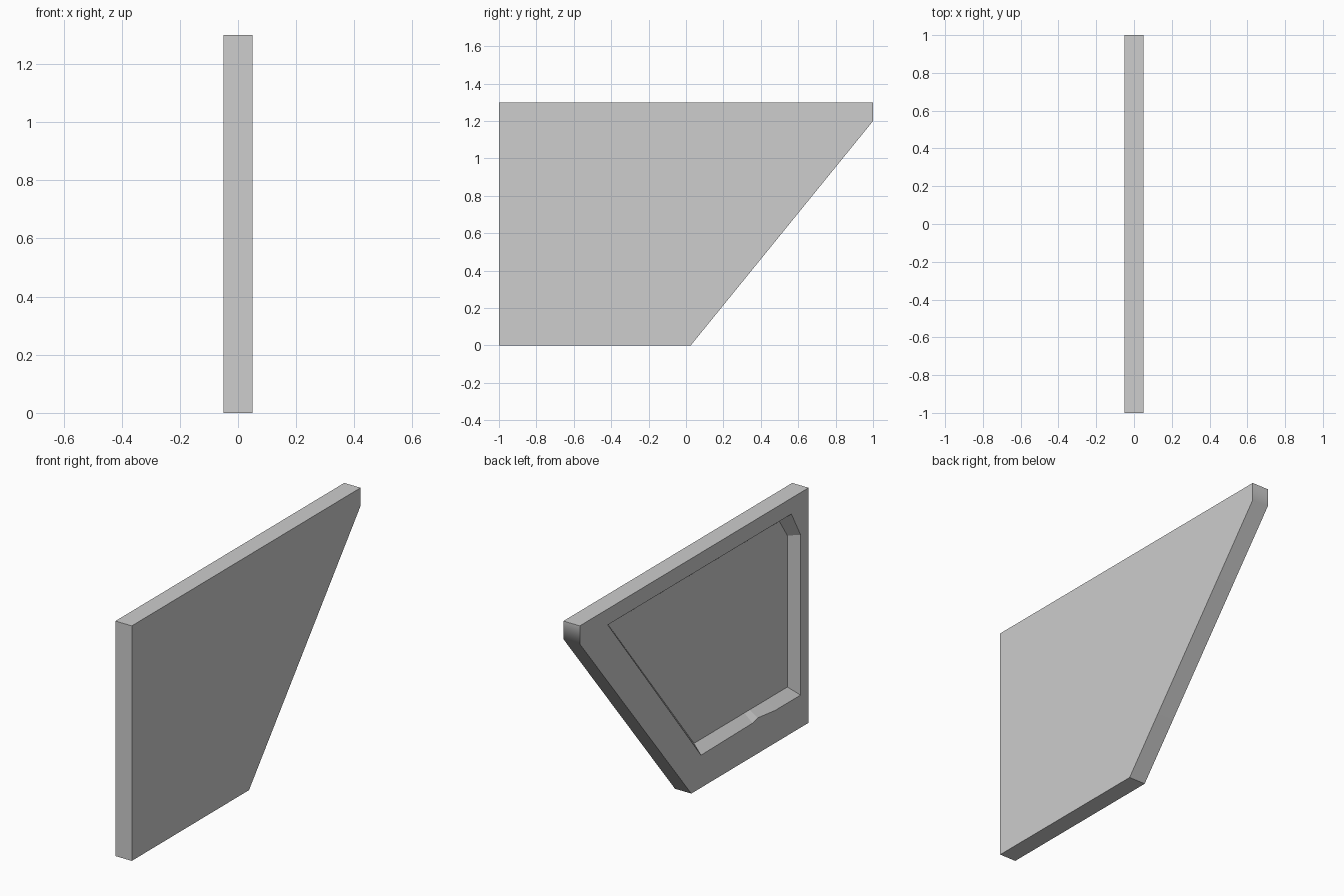
import bpy
import bmesh

cube = bpy.data.objects.get("Cube")
if cube:
    bpy.data.objects.remove(cube, do_unlink=True)

GREY = (0.61, 0.61, 0.61, 1.0)
mat = bpy.data.materials.new("plain grey")
mat.use_nodes = True
mat.diffuse_color = GREY
mat.node_tree.nodes["Principled BSDF"].inputs["Base Color"].default_value = GREY

HALF = 0.05          # half of the panel thickness
FLOOR = 0.0          # x of the recess floor

# Profiles as (y, z)
outline = [(-1, 0), (0.025, 0), (1, 1.2), (1, 1.3), (-1, 1.3)]
rim = [(-0.93, 0.18), (-0.71, 0.18), (-0.555, 0.197), (-0.51, 0.185),
       (-0.06, 0.18), (0.755, 1.212), (-0.85, 1.212), (-0.93, 1.066)]
floor = [(-0.886, 0.228), (-0.71, 0.228), (-0.555, 0.228), (-0.51, 0.228),
         (-0.07, 0.228), (0.68, 1.171), (-0.816, 1.171), (-0.886, 1.066)]

bm = bmesh.new()


def loop(points, x):
    return [bm.verts.new((x, y, z)) for y, z in points]


def edges_of(verts):
    return [bm.edges.get((a, b)) or bm.edges.new((a, b))
            for a, b in zip(verts, verts[1:] + verts[:1])]


def bridge(a, b):
    for i in range(len(a)):
        j = (i + 1) % len(a)
        bm.faces.new((a[i], a[j], b[j], b[i]))


# Slab with a plain left side
plain = loop(outline, HALF)
framed = loop(outline, -HALF)
bm.faces.new(plain)
bridge(plain, framed)

# Sloped recess in the right side
rim_verts = loop(rim, -HALF)
floor_verts = loop(floor, FLOOR)
bridge(rim_verts, floor_verts)
bm.faces.new(floor_verts)

# Flat border between the outline and the recess
bmesh.ops.triangle_fill(bm, use_beauty=True, normal=(-1, 0, 0),
                        edges=edges_of(framed) + edges_of(rim_verts))
bmesh.ops.recalc_face_normals(bm, faces=bm.faces[:])

# Only the slanted edge blends softly into the blunt back end
for face in bm.faces:
    face.smooth = True
for edge in bm.edges:
    edge.smooth = False
bm.edges.get((plain[2], framed[2])).smooth = True

mesh = bpy.data.meshes.new("recessed_panel")
bm.to_mesh(mesh)
bm.free()
mesh.materials.append(mat)
panel = bpy.data.objects.new("recessed_panel", mesh)
bpy.context.scene.collection.objects.link(panel)
panel.modifiers.new("weighted normals", "WEIGHTED_NORMAL").keep_sharp = True
